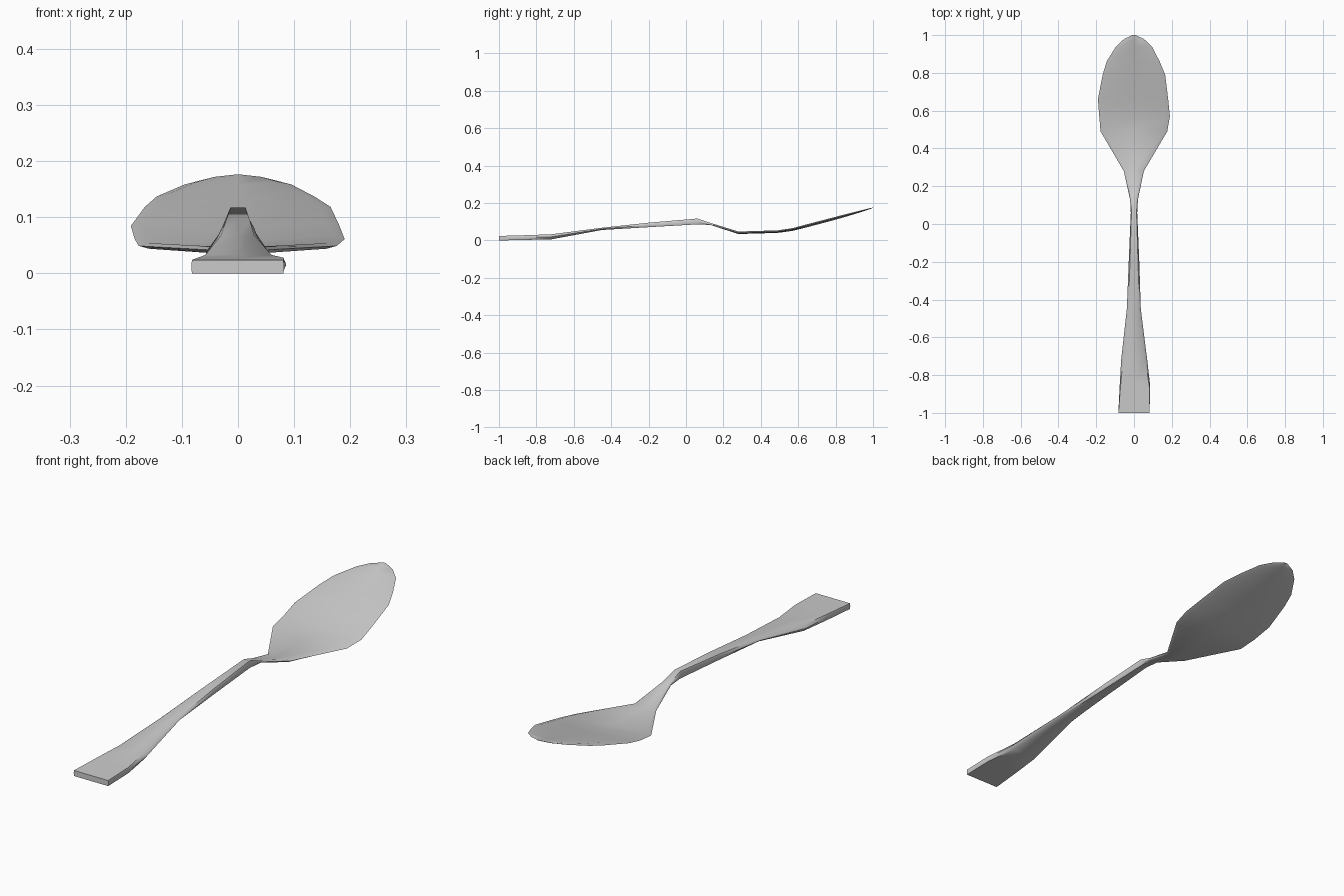
import bpy
import bmesh
import math

default_cube = bpy.data.objects.get("Cube")
if default_cube:
    bpy.data.objects.remove(default_cube, do_unlink=True)


def make_material(name, color):
    material = bpy.data.materials.new(name)
    material.use_nodes = True
    material.diffuse_color = color
    material.node_tree.nodes["Principled BSDF"].inputs["Base Color"].default_value = color
    return material


def cross_section(y, left, right, bottom, top, flat, dip):
    """Ring of eight points: edge, three across the top, edge, three below."""
    middle = (bottom + top) / 2
    return [
        (left, y, middle),
        (left * flat, y, top),
        (0, y, top - dip),
        (right * flat, y, top),
        (right, y, middle),
        (right * flat, y, bottom),
        (0, y, bottom - dip / 2),
        (left * flat, y, bottom),
    ]


def loft(name, stations, material):
    bm = bmesh.new()
    rings = [[bm.verts.new(point) for point in cross_section(*station)]
             for station in stations]
    for near, far in zip(rings, rings[1:]):
        for i in range(len(near)):
            j = (i + 1) % len(near)
            bm.faces.new((near[i], near[j], far[j], far[i]))
    bm.faces.new(rings[0])
    bm.faces.new(rings[-1])
    bmesh.ops.recalc_face_normals(bm, faces=bm.faces)

    mesh = bpy.data.meshes.new(name)
    bm.to_mesh(mesh)
    bm.free()
    mesh.materials.append(material)
    part = bpy.data.objects.new(name, mesh)
    bpy.context.collection.objects.link(part)
    bpy.ops.object.select_all(action="DESELECT")
    part.select_set(True)
    bpy.context.view_layer.objects.active = part
    bpy.ops.object.shade_smooth_by_angle(angle=math.radians(50))
    return part


# Stations: y, left edge, right edge, bottom, top, flat share of width, dip
handle = [
    (-1, -.083, .082, 0, .024, .99, 0),
    (-.86, -.076, .086, .003, .028, .94, 0),
    (-.72, -.068, .07, .006, .033, .85, 0),
    (-.45, -.038, .036, .056, .068, .8, 0),
    (-.2, -.028, .028, .071, .095, .75, 0),
    (.06, -.017, .017, .086, .117, .8, 0),
]
neck = [
    (.13, -.021, .021, .083, .094, .8, 0),
    (.28, -.054, .052, .036, .048, .85, .003),
]
bowl = [
    (.49, -.177, .176, .044, .054, .9, .007),
    (.57, -.184, .19, .056, .066, .9, .009),
    (.66, -.191, .181, .079, .09, .88, .01),
    (.79, -.166, .165, .113, .124, .87, .009),
    (.86, -.145, .136, .132, .142, .85, .007),
    (.94, -.095, .095, .155, .162, .8, .004),
    (.98, -.052, .052, .167, .172, .8, .001),
    (1, -.008, .008, .174, .176, .8, 0),
]

# The handle, neck and bowl run as one continuous shell
loft("spoon", handle + neck + bowl, make_material("brushed_grey", (.6, .6, .6, 1)))
